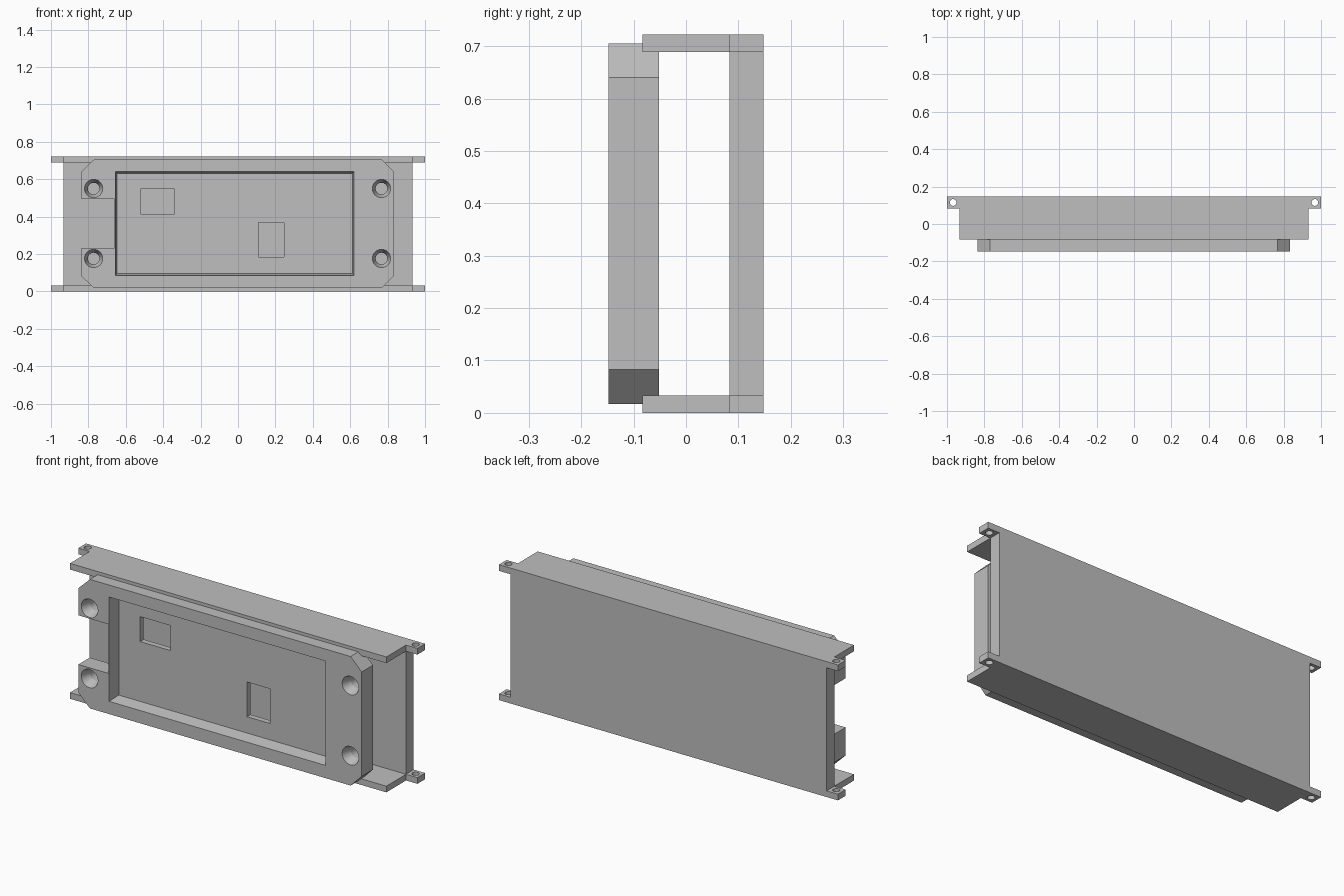
import bpy, bmesh, math
from mathutils import Matrix

if "Cube" in bpy.data.objects:
    bpy.data.objects.remove(bpy.data.objects["Cube"])

grey = bpy.data.materials.new("plain grey")
grey.diffuse_color = (0.52, 0.52, 0.52, 1)
grey.use_nodes = True
grey.node_tree.nodes["Principled BSDF"].inputs["Base Color"].default_value = grey.diffuse_color


def loft(name, rings):
    """Solid skinned between equal-length rings of points, capped at both ends."""
    bm = bmesh.new()
    loops = [[bm.verts.new(p) for p in ring] for ring in rings]
    n = len(loops[0])
    for a, b in zip(loops, loops[1:]):
        for i in range(n):
            j = (i + 1) % n
            bm.faces.new((a[i], a[j], b[j], b[i]))
    bm.faces.new(loops[0])
    bm.faces.new(loops[-1])
    bmesh.ops.recalc_face_normals(bm, faces=bm.faces)
    me = bpy.data.meshes.new(name)
    bm.to_mesh(me)
    bm.free()
    me.materials.append(grey)
    ob = bpy.data.objects.new(name, me)
    bpy.context.collection.objects.link(ob)
    return ob


def rect(x0, x1, z0, z1, y):
    return [(x0, y, z0), (x1, y, z0), (x1, y, z1), (x0, y, z1)]


def box(name, x0, x1, y0, y1, z0, z1):
    return loft(name, [rect(x0, x1, z0, z1, y0), rect(x0, x1, z0, z1, y1)])


def circle_xz(cx, cz, r, y, n=32):
    return [(cx + r * math.cos(math.tau * i / n), y, cz + r * math.sin(math.tau * i / n))
            for i in range(n)]


def circle_xy(cx, cy, r, z, n=24):
    return [(cx + r * math.cos(math.tau * i / n), cy + r * math.sin(math.tau * i / n), z)
            for i in range(n)]


def cut(target, cutters):
    for c in cutters:
        c.hide_render = True
        c.hide_viewport = True
        m = target.modifiers.new("cut", 'BOOLEAN')
        m.operation = 'DIFFERENCE'
        m.solver = 'EXACT'
        m.object = c


H, T, W = 0.722, 0.033, 0.933
BACK, INNER, LIP = 0.148, 0.083, -0.083

# Rear channel: one C-shaped profile run along x
profile = [(BACK, 0), (BACK, H), (LIP, H), (LIP, H - T),
           (INNER, H - T), (INNER, T), (LIP, T), (LIP, 0)]
loft("rear_channel", [[(x, y, z) for y, z in profile] for x in (-W, W)])

# Four mounting tabs with screw holes
for side, s in (("left", -1), ("right", 1)):
    for level, z in (("bottom", 0), ("top", H - T)):
        x0, x1 = sorted((s * W, s * 1.0))
        tab = box(f"{level}_{side}_tab", x0, x1, INNER, BACK, z, z + T)
        hole = loft("tab_hole_cutter", [circle_xy(s * 0.967, 0.115, 0.018, z - 0.02),
                                        circle_xy(s * 0.967, 0.115, 0.018, z + T + 0.02)])
        cut(tab, [hole])

# Front bezel: chamfered outline with a notch on the left
F, B = -0.148, -0.052
L, R, Z0, Z1 = -0.838, 0.833, 0.017, 0.705
outline = [(-0.77, Z0), (0.768, Z0), (R, 0.083), (R, 0.64), (0.768, Z1), (-0.77, Z1),
           (L, 0.64), (L, 0.495), (-0.661, 0.495), (-0.661, 0.233), (L, 0.233), (L, 0.083)]
bezel = loft("front_bezel", [[(x, y, z) for x, z in outline] for y in (F, B)])

# Screen recess with slightly tapered walls, and two openings in its floor
floor = -0.082
cutters = [
    loft("recess_cutter", [rect(-0.657, 0.62, 0.084, 0.642, F - 0.01),
                           rect(-0.656, 0.619, 0.085, 0.641, F),
                           rect(-0.646, 0.612, 0.096, 0.63, floor)]),
    box("upper_window_cutter", -0.52, -0.34, floor - 0.02, B + 0.02, 0.415, 0.548),
    box("lower_window_cutter", 0.11, 0.245, floor - 0.02, B + 0.02, 0.183, 0.368),
]

# Countersunk corner screw holes
for x in (-0.772, 0.767):
    for z in (0.176, 0.55):
        cutters.append(loft("screw_hole_cutter", [
            circle_xz(x, z, 0.049, F - 0.01), circle_xz(x, z, 0.049, F),
            circle_xz(x, z, 0.031, F + 0.05), circle_xz(x, z, 0.031, B + 0.02)]))
cut(bezel, cutters)
